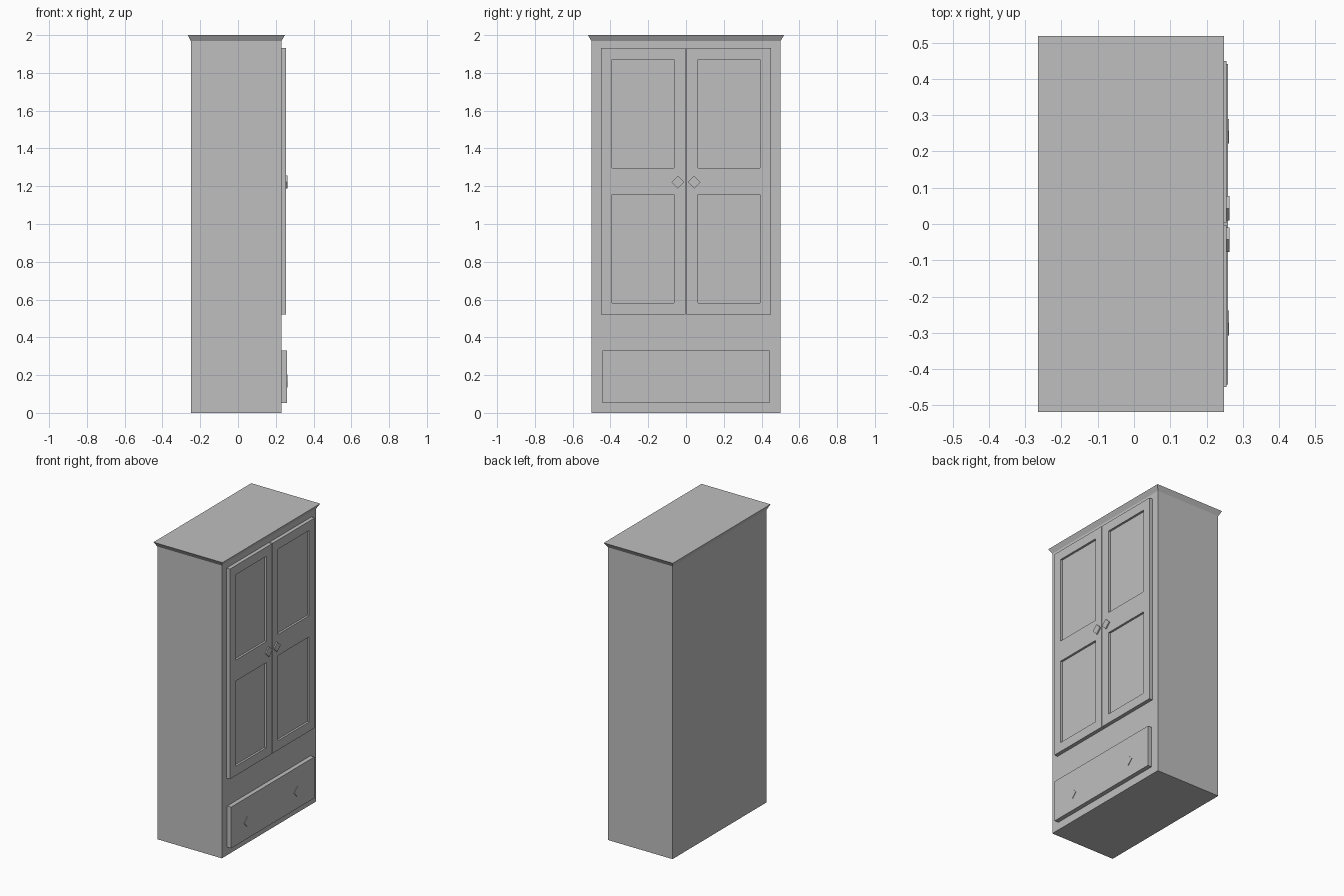
import bpy, bmesh, math

if "Cube" in bpy.data.objects:
    bpy.data.objects.remove(bpy.data.objects["Cube"])

grey = bpy.data.materials.new("plain grey")
grey.diffuse_color = (0.52, 0.52, 0.52, 1)
grey.use_nodes = True
grey.node_tree.nodes["Principled BSDF"].inputs["Base Color"].default_value = grey.diffuse_color


def finish(name, bm):
    bmesh.ops.recalc_face_normals(bm, faces=bm.faces[:])
    mesh = bpy.data.meshes.new(name)
    bm.to_mesh(mesh)
    bm.free()
    mesh.materials.append(grey)
    obj = bpy.data.objects.new(name, mesh)
    bpy.context.collection.objects.link(obj)
    return obj


def box(name, x, y, z):
    bm = bmesh.new()
    bmesh.ops.create_cube(bm, size=1)
    for v in bm.verts:
        v.co = [lo + (c + 0.5) * (hi - lo) for c, (lo, hi) in zip(v.co, (x, y, z))]
    return finish(name, bm)


def door(name, side):
    """Door slab with two recessed panels; side is the sign of y."""
    ys = [0.003, 0.063, 0.392, 0.45]
    zs = [0.52, 0.583, 1.155, 1.297, 1.87, 1.932]
    bm = bmesh.new()
    grid = [[bm.verts.new((0.255, side * y, z)) for z in zs] for y in ys]
    faces = {}
    for i in range(3):
        for j in range(5):
            faces[i, j] = bm.faces.new((grid[i][j], grid[i + 1][j],
                                        grid[i + 1][j + 1], grid[i][j + 1]))
    # sides of the slab
    rim = [e for e in bm.edges if e.is_boundary]
    out = bmesh.ops.extrude_edge_only(bm, edges=rim)
    for v in out["geom"]:
        if isinstance(v, bmesh.types.BMVert):
            v.co.x = 0.23
    # sunken panels
    for key in ((1, 1), (1, 3)):
        res = bmesh.ops.extrude_discrete_faces(bm, faces=[faces[key]])
        floor = res["faces"][0]
        for v in floor.verts:
            v.co.x = 0.241
    bmesh.ops.remove_doubles(bm, verts=bm.verts[:], dist=1e-5)
    return finish(name, bm)


def diamond(name, y, z, x0, x1, r=0.034):
    """Four-sided flat knob facing +x."""
    bm = bmesh.new()
    ring = [bm.verts.new((x0, y + r * math.cos(k * math.pi / 2),
                          z + r * math.sin(k * math.pi / 2))) for k in range(4)]
    face = bm.faces.new(ring)
    out = bmesh.ops.extrude_face_region(bm, geom=[face])
    for v in out["geom"]:
        if isinstance(v, bmesh.types.BMVert):
            v.co.x = x1
    return finish(name, bm)


# Cabinet body
box("cabinet_body", (-0.25, 0.23), (-0.5, 0.5), (0, 1.97))

# Cornice flaring outward to the top
cornice = box("cornice", (-0.25, 0.23), (-0.5, 0.5), (1.968, 2.0))
for v in cornice.data.vertices:
    if v.co.z > 1.99:
        v.co.x = 0.248 if v.co.x > 0 else -0.265
        v.co.y = math.copysign(0.519, v.co.y)

# Doors and their knobs
for side, label in ((-1, "left"), (1, "right")):
    door(label + "_door", side)
    diamond(label + "_door_knob", side * 0.043, 1.222, 0.254, 0.263)

# Drawer front and its knobs
box("drawer_front", (0.23, 0.259), (-0.443, 0.441), (0.053, 0.33))
diamond("left_drawer_knob", -0.273, 0.168, 0.258, 0.2625)
diamond("right_drawer_knob", 0.256, 0.168, 0.258, 0.2625)
